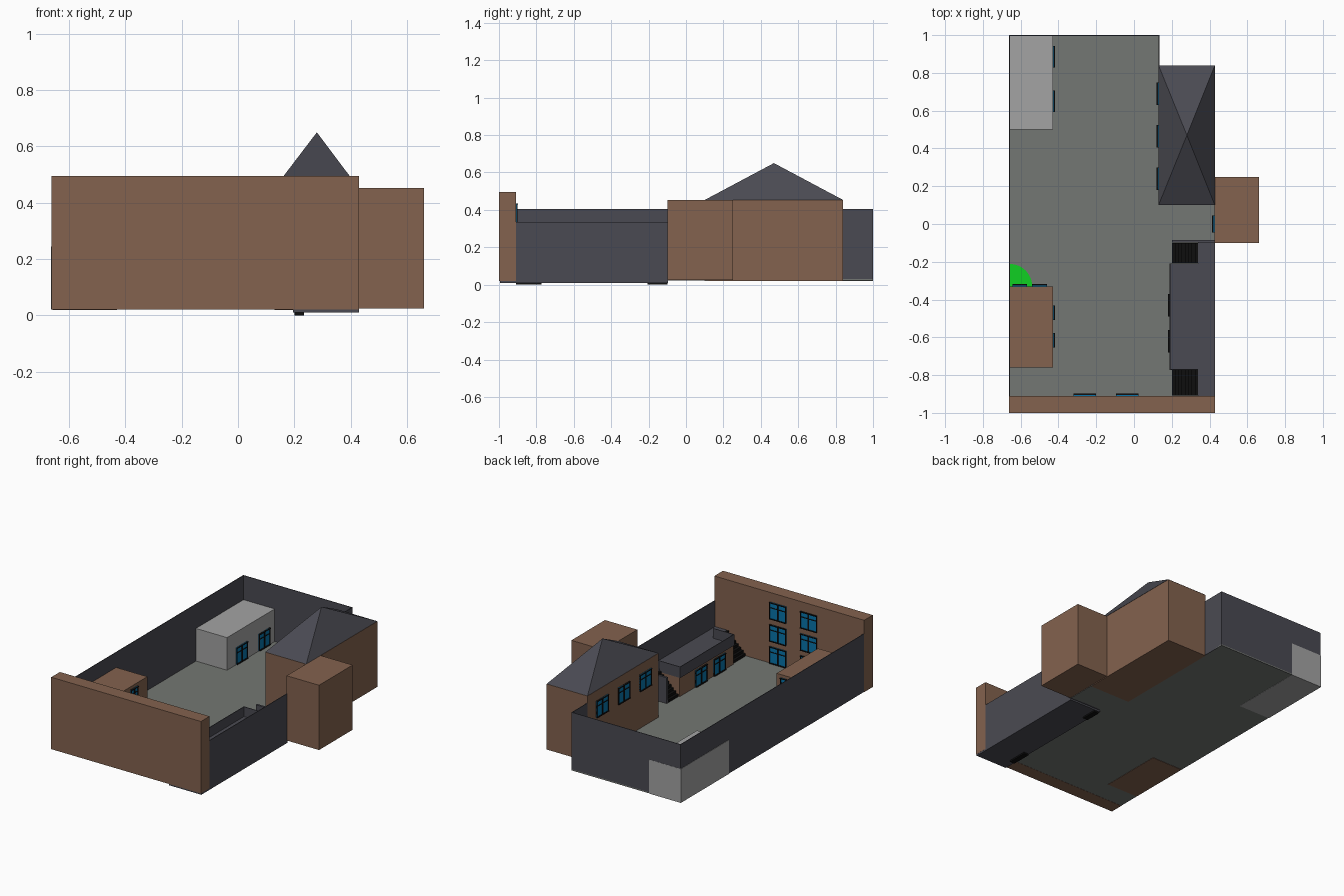
import bpy, bmesh, math
from mathutils import Vector

if "Cube" in bpy.data.objects:
    bpy.data.objects.remove(bpy.data.objects["Cube"])


def material(name, srgb):
    m = bpy.data.materials.new(name)
    lin = [((c / 255 + 0.055) / 1.055) ** 2.4 for c in srgb]
    m.diffuse_color = (*lin, 1)
    m.use_nodes = True
    m.node_tree.nodes["Principled BSDF"].inputs["Base Color"].default_value = m.diffuse_color
    return m


BROWN = material("brown_wall", (131, 98, 78))
DARK = material("dark_slate", (74, 74, 82))
PAVING = material("grey_paving", (116, 119, 115))
LIGHT = material("light_grey", (163, 163, 163))
BLACK = material("black_trim", (14, 14, 14))
BLUE = material("blue_glass", (8, 116, 170))
GREEN = material("lawn_green", (16, 208, 34))


def finish(name, bm, mat):
    bmesh.ops.recalc_face_normals(bm, faces=bm.faces)
    mesh = bpy.data.meshes.new(name)
    bm.to_mesh(mesh)
    bm.free()
    mesh.materials.append(mat)
    ob = bpy.data.objects.new(name, mesh)
    bpy.context.collection.objects.link(ob)
    return ob


def boxes(name, mat, *ranges):
    """Each range is (x0, x1, y0, y1, z0, z1)."""
    bm = bmesh.new()
    for x0, x1, y0, y1, z0, z1 in ranges:
        for v in bmesh.ops.create_cube(bm, size=1)["verts"]:
            v.co = Vector((x1 if v.co.x > 0 else x0,
                           y1 if v.co.y > 0 else y0,
                           z1 if v.co.z > 0 else z0))
    return finish(name, bm, mat)


def window(name, axis, sign, plane, u, z, w=0.12, h=0.11):
    """Framed window on a wall facing sign*axis, centred at u along the wall."""
    def plate(u0, u1, z0, z1, d):
        a, b = sorted((plane - sign * 0.002, plane + sign * d))
        return (a, b, u0, u1, z0, z1) if axis == "x" else (u0, u1, a, b, z0, z1)
    l, r, b, t = u - w / 2, u + w / 2, z - h / 2, z + h / 2
    k = 0.004
    mid = b + h * 0.68
    boxes(name + "_glass", BLUE, plate(l, r, b, t, 0.004))
    boxes(name + "_frame", BLACK,
          plate(l, l + k, b, t, 0.008), plate(r - k, r, b, t, 0.008),
          plate(l, r, t - k, t, 0.012), plate(l, r, b, b + k, 0.012),
          plate(u - k, u + k, b, t, 0.008),
          plate(l, r, mid - k / 2, mid + k / 2, 0.008))


# Courtyard ground and boundary walls
boxes("courtyard_ground", PAVING,
      (-0.66, 0.135, -0.99, 1.0, 0.022, 0.03),
      (0.135, 0.428, -0.95, 0.12, 0.022, 0.03))
boxes("left_wall", DARK, (-0.661, -0.657, -0.995, 1.0, 0.022, 0.405))
boxes("back_wall", DARK, (-0.661, 0.135, 0.996, 1.0, 0.022, 0.405))
boxes("back_return_wall", DARK, (0.131, 0.135, 0.83, 1.0, 0.022, 0.405))
boxes("right_wall", DARK, (0.425, 0.429, -0.995, -0.095, 0.01, 0.335))

# Front building with three rows of windows facing the court
boxes("front_building", BROWN, (-0.662, 0.43, -1.0, -0.91, 0.021, 0.495))
for i, x in enumerate((-0.26, -0.035)):
    for j, z in enumerate((0.086, 0.231, 0.378)):
        window(f"front_building_window_{i}_{j}", "y", 1, -0.91, x, z)

# Small house on the left
boxes("left_house", BROWN, (-0.659, -0.43, -0.76, -0.33, 0.02, 0.305))
for i, y in enumerate((-0.47, -0.615)):
    window(f"left_house_window_{i}", "x", 1, -0.43, y, 0.235, 0.075, 0.10)
window("left_house_end_window", "y", 1, -0.33, -0.5, 0.235, 0.08, 0.10)
window("left_house_door", "y", 1, -0.33, -0.605, 0.085, 0.075, 0.11)

# Quarter round lawn beside the small house
bm = bmesh.new()
ring = [bm.verts.new((-0.657, -0.33, 0.034))]
for i in range(13):
    a = math.radians(90 * i / 12)
    ring.append(bm.verts.new((-0.657 + 0.118 * math.cos(a), -0.33 + 0.118 * math.sin(a), 0.034)))
face = bm.faces.new(ring)
ext = bmesh.ops.extrude_face_region(bm, geom=[face])["geom"]
for v in ext:
    if isinstance(v, bmesh.types.BMVert):
        v.co.z -= 0.006
finish("lawn", bm, GREEN)

# Light grey store in the back corner
boxes("grey_store", LIGHT, (-0.663, -0.43, 0.5, 1.001, 0.021, 0.245))
for i, y in enumerate((0.65, 0.885)):
    window(f"grey_store_window_{i}", "x", 1, -0.43, y, 0.088, 0.115)

# Main house with pyramid roof
boxes("main_house", BROWN, (0.13, 0.428, 0.1, 0.84, 0.02, 0.452))
bm = bmesh.new()
base = [bm.verts.new(c) for c in ((0.13, 0.1, 0.453), (0.428, 0.1, 0.453),
                                  (0.428, 0.84, 0.453), (0.13, 0.84, 0.453))]
apex = bm.verts.new((0.28, 0.47, 0.65))
bm.faces.new(base)
for i in range(4):
    bm.faces.new((base[i], base[(i + 1) % 4], apex))
finish("main_house_roof", bm, DARK)
for i, y in enumerate((0.69, 0.465, 0.24)):
    window(f"main_house_window_{i}", "x", -1, 0.13, y, 0.33)

# Side tower outside the court
boxes("side_tower", BROWN, (0.425, 0.661, -0.1, 0.25, 0.025, 0.452))
window("side_tower_door", "x", -1, 0.425, 0.0, 0.09, 0.09)

# Terrace annex: brown room, dark deck, thin parapet and landings
boxes("annex_base", DARK, (0.195, 0.428, -0.995, -0.095, 0.01, 0.021))
boxes("annex_room", BROWN, (0.193, 0.425, -0.77, -0.21, 0.02, 0.155))
boxes("annex_deck", DARK, (0.19, 0.426, -0.77, -0.21, 0.155, 0.163))
boxes("annex_parapet", DARK,
      (0.188, 0.192, -0.772, -0.208, 0.155, 0.228),
      (0.188, 0.34, -0.212, -0.208, 0.155, 0.228),
      (0.188, 0.34, -0.772, -0.768, 0.155, 0.228))
boxes("stair_landings", DARK,
      (0.34, 0.426, -0.91, -0.77, 0.02, 0.163),
      (0.34, 0.426, -0.21, -0.098, 0.02, 0.163))
boxes("stair_side_wall", DARK, (0.2, 0.428, -0.099, -0.085, 0.022, 0.2))
for i, y in enumerate((-0.43, -0.62)):
    window(f"annex_window_{i}", "x", -1, 0.193, y, 0.086)

# Two flights of black steps up to the terrace
N = 8
for name, y0, y1 in (("front_stair", -0.908, -0.773), ("back_stair", -0.207, -0.1)):
    run = 0.14 / N
    steps = [(0.2 + i * run, 0.2 + (i + 1) * run, y0, y1,
              0.0 if i * run < 0.03 else 0.012, 0.03 + (i + 1) * 0.133 / N)
             for i in range(N)]
    boxes(name, BLACK, *steps)
